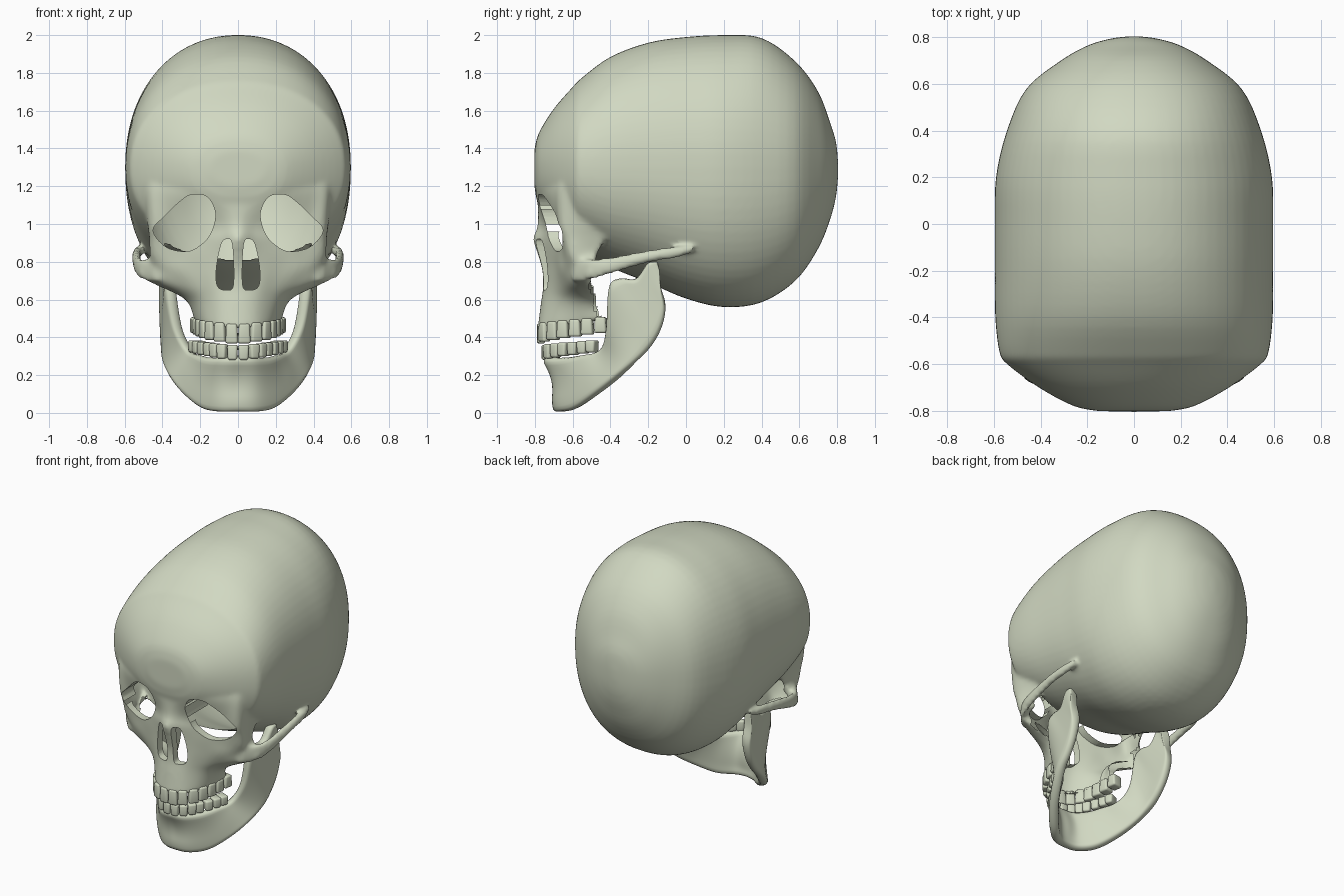
import bpy, bmesh, math
from mathutils import Vector

if "Cube" in bpy.data.objects:
    bpy.data.objects.remove(bpy.data.objects["Cube"])

bone = bpy.data.materials.new("pale_bone")
bone.diffuse_color = (0.64, 0.69, 0.54, 1)
bone.use_nodes = True
bone.node_tree.nodes["Principled BSDF"].inputs["Base Color"].default_value = bone.diffuse_color


def spline(pts, n, closed=False):
    """Catmull-Rom curve through the points, n steps per span."""
    p = [Vector(q) for q in pts]
    if closed:
        p = [p[-1]] + p + [p[0], p[1]]
    else:
        p = [2 * p[0] - p[1]] + p + [2 * p[-1] - p[-2]]
    out = []
    for i in range(1, len(p) - 2):
        a, b, c, d = p[i - 1:i + 3]
        for k in range(n):
            t = k / n
            out.append(0.5 * (2 * b + (c - a) * t + (2 * a - 5 * b + 4 * c - d) * t * t
                              + (3 * b - 3 * c + d - a) * t ** 3))
    return out if closed else out + [p[-2]]


def mesh_object(name, bm, recalc=True):
    if recalc:
        bmesh.ops.recalc_face_normals(bm, faces=bm.faces)
    me = bpy.data.meshes.new(name)
    bm.to_mesh(me)
    bm.free()
    me.materials.append(bone)
    ob = bpy.data.objects.new(name, me)
    bpy.context.collection.objects.link(ob)
    return ob


def loft(name, rings, closed=True):
    """Skin rings of points; closed rings get end caps."""
    bm = bmesh.new()
    vs = [[bm.verts.new(p) for p in r] for r in rings]
    n = len(vs[0])
    for a, b in zip(vs, vs[1:]):
        for i in range(n if closed else n - 1):
            j = (i + 1) % n
            bm.faces.new((a[i], b[i], b[j], a[j]))
    if closed:
        bm.faces.new(vs[0])
        bm.faces.new(vs[-1])
    return mesh_object(name, bm, closed)


def select(ob):
    bpy.ops.object.select_all(action='DESELECT')
    ob.select_set(True)
    bpy.context.view_layer.objects.active = ob


def modify(ob, kind, **settings):
    select(ob)
    m = ob.modifiers.new(kind, kind)
    for k, v in settings.items():
        setattr(m, k, v)
    bpy.ops.object.modifier_apply(modifier=m.name)


def smooth(ob, angle=40):
    select(ob)
    bpy.ops.object.shade_smooth_by_angle(angle=math.radians(angle))


def both(half):
    """Half list starting on the midline -> full list from left to right."""
    return [(-p[0],) + tuple(p[1:]) for p in reversed(half[1:])] + list(half)


# cranium: sections along y (y, half width, top z, bottom z)
stations = [(-.803, .15, 1.39, 1.2), (-.78, .26, 1.48, 1.1), (-.7, .41, 1.61, 1.0),
            (-.6, .545, 1.725, .89), (-.55, .577, 1.775, .85),
            (-.4, .595, 1.885, .77), (-.2, .597, 1.96, .69), (0, .597, 1.99, .605),
            (.2, .592, 2.0, .56), (.4, .545, 1.985, .585), (.58, .462, 1.86, .7),
            (.7, .315, 1.7, .87), (.765, .2, 1.53, 1.03), (.795, .1, 1.43, 1.15),
            (.805, .02, 1.33, 1.25)]
MID, N = 1.3, 72
rings = []
for y, w, top, bot in spline(stations, 4):
    ring = []
    for k in range(N):
        a = 2 * math.pi * k / N
        c, s = math.cos(a), math.sin(a)
        h, e = (top - MID, 2 / 2.15) if s > 0 else (MID - bot, 2 / 2.25)
        ring.append((w * math.copysign(abs(c) ** e, c), y,
                     MID + h * math.copysign(abs(s) ** e, s)))
    rings.append(ring)
skull = loft("skull", rings)

# face sheet: rows (height, rise at the outer end, half row of x,y)
face_rows = [
    (1.32, 0, [(0, -.78), (.12, -.78), (.25, -.75), (.4, -.67), (.5, -.59), (.54, -.45)]),
    (1.17, 0, [(0, -.785), (.12, -.793), (.25, -.765), (.4, -.7), (.485, -.64), (.53, -.45)]),
    (1.0, 0, [(0, -.785), (.1, -.75), (.22, -.715), (.36, -.685), (.47, -.645), (.475, -.42)]),
    (.92, 0, [(0, -.81), (.09, -.757), (.22, -.705), (.36, -.665), (.465, -.625), (.45, -.43)]),
    (.84, 0, [(0, -.785), (.1, -.745), (.22, -.70), (.34, -.66), (.46, -.61), (.45, -.47)]),
    (.75, .02, [(0, -.76), (.11, -.735), (.22, -.69), (.33, -.655), (.43, -.6), (.52, -.5)]),
    (.66, .04, [(0, -.757), (.1, -.738), (.19, -.69), (.29, -.64), (.39, -.595), (.49, -.52)]),
    (.59, 0, [(0, -.767), (.09, -.748), (.17, -.69), (.23, -.62), (.27, -.54), (.25, -.46)]),
    (.45, .04, [(0, -.785), (.09, -.765), (.16, -.70), (.2, -.61), (.225, -.52), (.23, -.44)])]
rows = []
for z, rise, half in face_rows:
    pts = [(x, y, z + rise * (i / 5) ** 2) for i, (x, y) in enumerate(half)]
    rows.append(spline(both(pts), 5))
columns = [spline(c, 5) for c in zip(*rows)]
face = loft("face", list(zip(*columns)), closed=False)
modify(face, 'SOLIDIFY', thickness=.05, offset=-1)

# cheek arches: (x, y, z, half height)
parts = [face]
arch = spline([(.43, -.6, .75, .06), (.5, -.51, .76, .058), (.53, -.4, .78, .045),
               (.537, -.2, .828, .034), (.53, -.06, .85, .032), (.51, .03, .868, .022)], 6)
for s in (-1, 1):
    parts.append(loft("cheek_arch", [
        [(s * (p[0] + .024 * math.cos(a)), p[1] + .012 * math.cos(a), p[2] + p[3] * math.sin(a))
         for a in [2 * math.pi * k / 14 for k in range(14)]] for p in arch]))

# fuse the upper skull into one bone
select(skull)
for p in parts:
    p.select_set(True)
bpy.ops.object.join()
modify(skull, 'REMESH', mode='VOXEL', voxel_size=.013)
modify(skull, 'SMOOTH', factor=.5, iterations=9)

# eye sockets and nose openings
eye = [(.165, 1.145), (.245, 1.155), (.3, 1.125), (.39, 1.04), (.45, .965), (.38, .878),
       (.27, .855), (.19, .895), (.14, .96), (.12, 1.06)]
nose = [(.03, .89), (.06, .92), (.09, .89), (.115, .76), (.108, .67), (.06, .65), (.024, .68)]
for shape, back in ((eye, -.52), (nose, -.62)):
    for s in (-1, 1):
        ring = spline(shape, 5, closed=True)
        cutter = loft("opening_cutter", [[(s * p.x, y, p.y) for p in ring] for y in (-1, back)])
        cutter.hide_render = True
        modify(skull, 'BOOLEAN', operation='DIFFERENCE', object=cutter, solver='EXACT')
        bpy.data.objects.remove(cutter)

# open the hollow skull behind the face
bm = bmesh.new()
bm.from_mesh(skull.data)
gone = []
for f in bm.faces:
    c, x = f.calc_center_median(), abs(f.calc_center_median().x)
    wall = x < .43 and .8 < c.z < 1.2 and -.73 + .3 * x < c.y < -.48
    inner = x < .43 and c.z < 1.2 and c.y < -.45 and f.normal.y > .3
    if wall or inner:
        gone.append(f)
bmesh.ops.delete(bm, geom=gone, context='FACES')
bm.to_mesh(skull.data)
bm.free()
smooth(skull)

# lower jaw: columns of bottom and top points from the chin to the joint
jaw = [(0, -.7, 0, 0, -.765, .285), (.1, -.68, 0, .09, -.745, .285),
       (.2, -.6, .02, .17, -.66, .29), (.3, -.49, .1, .225, -.56, .31),
       (.37, -.38, .19, .275, -.46, .34), (.405, -.28, .265, .345, -.43, .47),
       (.412, -.2, .335, .385, -.415, .67), (.417, -.14, .43, .39, -.35, .715),
       (.42, -.112, .54, .40, -.27, .71), (.42, -.13, .64, .41, -.205, .795),
       (.41, -.138, .76, .41, -.15, .8)]
full = [(-c[0], c[1], c[2], -c[3], c[4], c[5]) for c in reversed(jaw[1:])] + jaw
cols = spline(full, 4)
rows = []
for k in range(9):
    t = k / 8
    row = [Vector(c[3:6]).lerp(Vector(c[0:3]), t) for c in cols]
    for p in row:  # hollow above the chin
        p.y += .028 * math.sin(math.pi * min(1, t * 1.25)) * max(0, 1 - abs(p.x) / .28)
    rows.append(row)
lower_jaw = loft("lower_jaw", rows, closed=False)
modify(lower_jaw, 'SOLIDIFY', thickness=.06, offset=-1)
modify(lower_jaw, 'SUBSURF', levels=1)
smooth(lower_jaw, 60)


# teeth: rounded blocks spaced along the dental arch
def teeth(name, path, z0, z1, height, count=7):
    bm = bmesh.new()
    curve = spline(path, 12)
    run = [0]
    for a, b in zip(curve, curve[1:]):
        run.append(run[-1] + (b - a).length)
    step = run[-1] / count
    for i in range(count):
        d = (i + .5) * step
        k = next(j for j in range(1, len(run)) if run[j] >= d)
        pos, tan = curve[k], (curve[k] - curve[k - 1]).normalized()
        out = Vector((tan.y, -tan.x))
        f = i / (count - 1)
        depth = .04 + .035 * f
        for s in (-1, 1):
            cube = bmesh.ops.create_cube(bm, size=1)
            for v in cube['verts']:
                taper = 1 if (v.co.z < 0) == (z0 > .4) else .85
                q = pos + tan * v.co.x * step * .98 * taper + out * (v.co.y - .3) * depth
                h = height * (1 - .2 * f)
                v.co = (s * q.x, q.y, z0 + (z1 - z0) * f + v.co.z * h)
    ob = mesh_object(name, bm)
    modify(ob, 'BEVEL', width=.012, segments=3)
    smooth(ob, 50)


teeth("upper_teeth", [(0, -.785), (.1, -.762), (.175, -.68), (.215, -.57), (.24, -.43)],
      .42, .465, .105)
teeth("lower_teeth", [(0, -.76), (.09, -.738), (.17, -.65), (.22, -.56), (.255, -.48)],
      .32, .352, .08)
